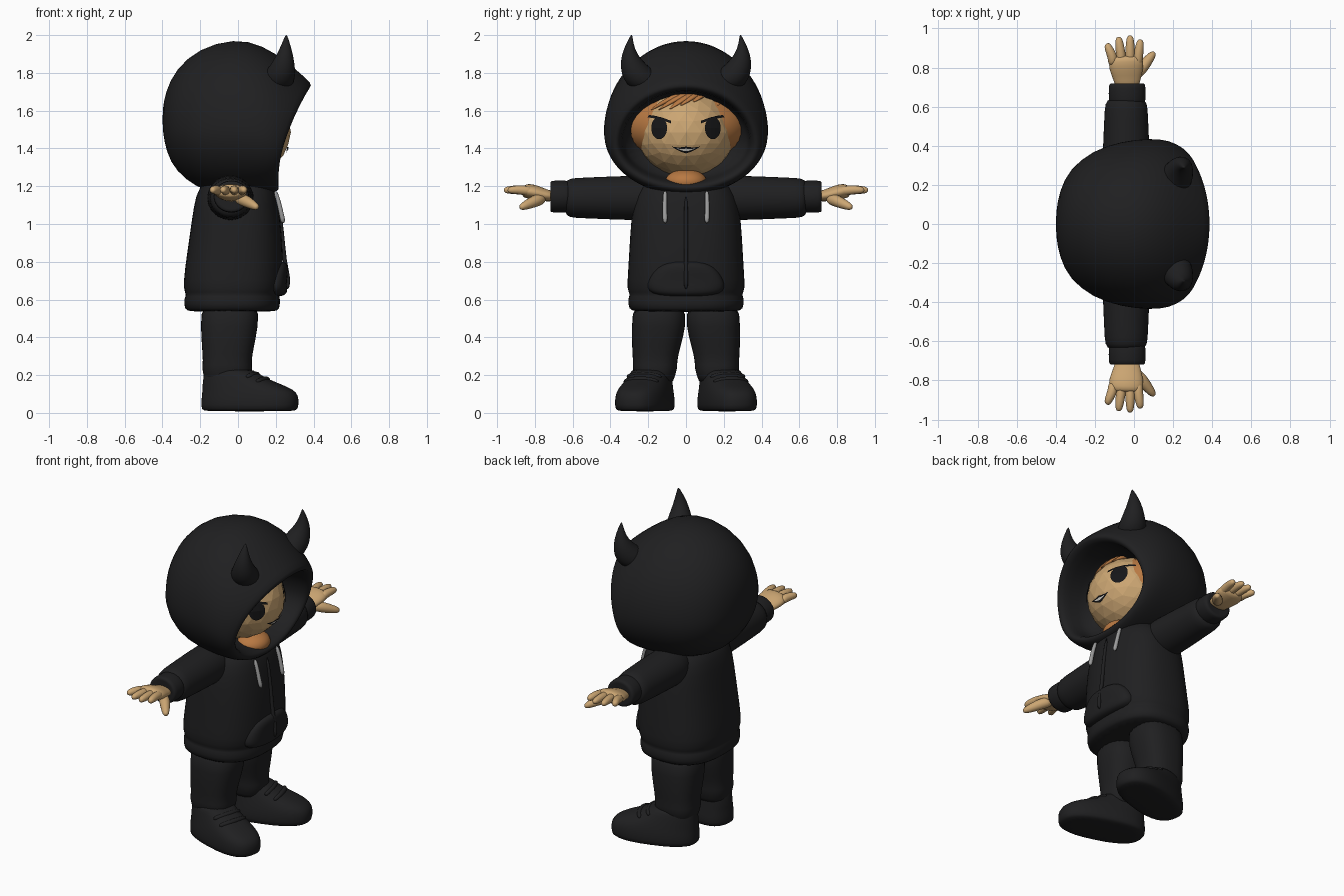
import bpy, bmesh, math
from mathutils import Vector, Matrix

if "Cube" in bpy.data.objects:
    bpy.data.objects.remove(bpy.data.objects["Cube"])


def material(name, rgb):
    m = bpy.data.materials.new(name)
    m.use_nodes = True
    m.diffuse_color = (*rgb, 1)
    m.node_tree.nodes["Principled BSDF"].inputs["Base Color"].default_value = (*rgb, 1)
    return m


CLOTH = material("black_cloth", (0.014, 0.014, 0.015))
SKIN = material("tan_skin", (0.60, 0.38, 0.17))
HAIR = material("ginger_hair", (0.48, 0.19, 0.055))
INK = material("dark_ink", (0.008, 0.008, 0.009))
GREY = material("grey_cord", (0.33, 0.33, 0.33))
WHITE = material("white_teeth", (0.7, 0.68, 0.62))


def finish(name, bm, mat, smooth=True, subdiv=0):
    bmesh.ops.recalc_face_normals(bm, faces=bm.faces)
    me = bpy.data.meshes.new(name)
    bm.to_mesh(me)
    bm.free()
    me.materials.append(mat)
    ob = bpy.data.objects.new(name, me)
    bpy.context.collection.objects.link(ob)
    if subdiv:
        mod = ob.modifiers.new("round", "SUBSURF")
        mod.levels = mod.render_levels = subdiv
    for p in me.polygons:
        p.use_smooth = smooth
    return ob


def loft(name, rings, mat, subdiv=1, smooth=True):
    """Skin a list of equal-length rings and cap both ends."""
    bm = bmesh.new()
    rows = [[bm.verts.new(p) for p in r] for r in rings]
    n = len(rows[0])
    for a, b in zip(rows, rows[1:]):
        for i in range(n):
            j = (i + 1) % n
            bm.faces.new((a[i], a[j], b[j], b[i]))
    bm.faces.new(rows[0])
    bm.faces.new(rows[-1])
    return finish(name, bm, mat, smooth, subdiv)


def power(v, p):
    return math.copysign(abs(v) ** p, v)


def ring(x0, x1, y0, y1, z, p=0.8, n=28):
    """Horizontal rounded outline inside the given bounds."""
    cx, cy, rx, ry = (x0 + x1) / 2, (y0 + y1) / 2, (x1 - x0) / 2, (y1 - y0) / 2
    angles = [math.tau * i / n for i in range(n)]
    return [Vector((cx + rx * power(math.cos(a), p), cy + ry * power(math.sin(a), p), z))
            for a in angles]


def tube(name, path, radii, mat, flat=1.0, n=14, subdiv=1):
    pts = [Vector(p) for p in path]
    rot = (pts[-1] - pts[0]).to_track_quat('Z', 'Y')
    rings = [[c + rot @ Vector((r * math.cos(math.tau * i / n),
                                r * flat * math.sin(math.tau * i / n), 0)) for i in range(n)]
             for c, r in zip(pts, radii)]
    return loft(name, rings, mat, subdiv)


def ellipsoid(name, centre, radii, mat, smooth=True, level=4):
    bm = bmesh.new()
    bmesh.ops.create_icosphere(bm, subdivisions=level, radius=1,
                               matrix=Matrix.LocRotScale(Vector(centre), None, Vector(radii)))
    return finish(name, bm, mat, smooth)


# Hood: leaning rings from the back of the head to the rim, then inward
def hood_ring(tx, tz, bx, bz, width, dip=0.0, n=40):
    top, bot = Vector((tx, 0, tz)), Vector((bx, 0, bz))
    c = bot.lerp(top, 0.43)
    out = []
    for i in range(n):
        a = math.tau * i / n
        k = math.cos(a)
        p = c + (top - c) * k if k > 0 else c + (c - bot) * k
        out.append(p + Vector((-dip * math.sin(a) ** 2, width * math.sin(a), 0)))
    return out


loft("hood", [hood_ring(*r) for r in (
    (-0.40, 1.60, -0.40, 1.50, 0.05), (-0.385, 1.70, -0.38, 1.38, 0.17),
    (-0.33, 1.82, -0.33, 1.28, 0.28), (-0.21, 1.93, -0.22, 1.19, 0.375),
    (-0.02, 1.985, -0.10, 1.16, 0.425), (0.13, 1.95, 0.05, 1.15, 0.44),
    (0.26, 1.86, 0.15, 1.155, 0.43, 0.02), (0.37, 1.765, 0.21, 1.17, 0.395, 0.04),
    (0.395, 1.735, 0.22, 1.195, 0.37, 0.045), (0.37, 1.705, 0.20, 1.215, 0.345, 0.045),
    (0.25, 1.70, 0.12, 1.23, 0.335, 0.03), (0.0, 1.68, 0.0, 1.25, 0.32))], CLOTH)

# Head and hair
FC, FR = Vector((0, 0, 1.485)), Vector((0.28, 0.262, 0.238))
ellipsoid("head", FC, FR, SKIN, smooth=False, level=3)
ellipsoid("hair", (-0.03, 0, 1.52), (0.25, 0.325, 0.2), HAIR)
ellipsoid("neck", (0.10, 0, 1.225), (0.105, 0.11, 0.065), HAIR)


def on_face(y, z, off=0.005):
    d = 1 - (y / FR.y) ** 2 - ((z - FC.z) / FR.z) ** 2
    return Vector((FR.x * math.sqrt(max(d, 0)) + off, y, z))


def patch(name, columns, mat, off=0.005):
    """Thin painted strip on the face from (y, top, bottom) columns."""
    bm = bmesh.new()
    rows = [[bm.verts.new(on_face(y, z, off)) for z in (t, (t + b) / 2, b)] for y, t, b in columns]
    for a, b in zip(rows, rows[1:]):
        for k in (0, 1):
            bm.faces.new((a[k], a[k + 1], b[k + 1], b[k]))
    bm.normal_update()
    if sum(f.normal.x for f in bm.faces) < 0:
        bmesh.ops.reverse_faces(bm, faces=bm.faces)
    me_ob = finish(name, bm, mat, smooth=False)
    if me_ob.data.polygons[0].normal.x < 0:
        me_ob.data.flip_normals()


def mouth(name, half, thick, mat, off):
    ys = [half * (i / 5 - 1) for i in range(11)]
    mids = [(y, 1.392 + 3.2 * y * y) for y in ys]
    patch(name, [(y, m + thick * (1.01 - abs(y) / half), m - thick * (1.01 - abs(y) / half))
                 for y, m in mids], mat, off)


mouth("mouth", 0.075, 0.018, INK, 0.005)
mouth("teeth", 0.05, 0.007, WHITE, 0.007)

# Fringe locks swept from a side parting
for k, (y, z) in enumerate(((-0.20, 1.595), (-0.15, 1.60), (-0.09, 1.605), (-0.03, 1.625),
                            (0.04, 1.645), (0.17, 1.625), (0.21, 1.59))):
    root = (0.09 + y * 0.35, 1.70)
    path = [on_face(root[0] + (y - root[0]) * t, root[1] + (z - root[1]) * t ** 1.4, 0.004)
            for t in (0, 0.35, 0.7, 1)]
    tube(f"fringe_lock_{k}", path, (0.035, 0.036, 0.026, 0.004), HAIR, flat=0.5, n=8)

# Jacket body with hem
loft("jacket", [ring(x0, x1, -w, w, z) for x0, x1, w, z in (
    (-0.26, 0.20, 0.275, 0.535), (-0.285, 0.222, 0.305, 0.545), (-0.288, 0.225, 0.31, 0.61),
    (-0.272, 0.215, 0.295, 0.625), (-0.292, 0.235, 0.315, 0.65), (-0.285, 0.24, 0.308, 0.75),
    (-0.255, 0.235, 0.297, 0.95), (-0.235, 0.215, 0.285, 1.1), (-0.21, 0.195, 0.25, 1.2),
    (-0.13, 0.13, 0.15, 1.26))], CLOTH)

# Front pocket and zip
outline = ((-0.21, 0.62), (0, 0.615), (0.21, 0.62), (0.21, 0.70), (0.14, 0.80), (0, 0.805),
           (-0.14, 0.80), (-0.21, 0.70))
loft("pocket", [[Vector((x - 0.9 * (y * s) ** 2, y * s, 0.7 + (z - 0.7) * s)) for y, z in outline]
                for x, s in ((0.17, 1), (0.24, 1), (0.262, 0.9), (0.27, 0.6))], CLOTH, subdiv=2)
tube("zip", [(0.205, 0, 1.16), (0.235, 0, 0.95), (0.245, 0, 0.8), (0.268, 0, 0.72), (0.262, 0, 0.65)],
     [0.012] * 5, CLOTH, n=8)

for s, side in ((1, "left"), (-1, "right")):
    def m(points):
        return [Vector((x, y * s, z)) for x, y, z in points]

    # Horns
    tube(side + "_horn", m([(0.19, 0.19, 1.73), (0.215, 0.235, 1.77), (0.235, 0.275, 1.815),
                            (0.25, 0.303, 1.88), (0.255, 0.303, 1.94), (0.256, 0.288, 2.005)]),
         (0.085, 0.088, 0.074, 0.049, 0.028, 0.003), CLOTH)

    # Eyes and brows
    arc = [math.pi * i / 12 for i in range(13)]
    patch(side + "_eye", [(s * 0.142 + 0.042 * math.cos(a), 1.508 + 0.059 * math.sin(a),
                           1.508 - 0.059 * math.sin(a)) for a in arc], INK)
    patch(side + "_brow", [(s * y, z + 0.007, z - 0.007) for y, z in
                           ((0.08, 1.54), (0.12, 1.554), (0.16, 1.565), (0.205, 1.572))], INK, 0.007)

    # Sleeve and cuff
    tube(side + "_sleeve", m([(-0.04, y, 1.138) for y in (0.12, 0.25, 0.4, 0.55, 0.62, 0.645)]),
         (0.125, 0.125, 0.12, 0.113, 0.11, 0.085), CLOTH, flat=0.96, n=20)
    tube(side + "_cuff", m([(-0.035, y, 1.145) for y in (0.6, 0.63, 0.705, 0.722, 0.715)]),
         (0.09, 0.096, 0.096, 0.09, 0.06), CLOTH, flat=0.9, n=20)

    # Hand with four fingers and a thumb
    tube(side + "_palm", m([(-0.035, 0.69, 1.145), (-0.035, 0.74, 1.15), (-0.04, 0.79, 1.165),
                            (-0.04, 0.84, 1.175), (-0.04, 0.865, 1.177)]),
         (0.062, 0.07, 0.09, 0.09, 0.07), SKIN, flat=0.45, n=16)
    for k, (x, tip_x, tip) in enumerate(((-0.108, -0.135, 0.925), (-0.065, -0.078, 0.958),
                                         (-0.02, -0.02, 0.965), (0.02, 0.032, 0.945))):
        tube(f"{side}_finger_{k}", m([(x, 0.81, 1.172), (x, 0.85, 1.178),
                                      ((x + tip_x) / 2, (0.84 + tip) / 2, 1.182),
                                      (tip_x, tip - 0.012, 1.18), (tip_x, tip, 1.18)]),
             (0.025, 0.027, 0.025, 0.02, 0.008), SKIN, n=10)
    tube(side + "_thumb", m([(-0.01, 0.75, 1.14), (0.035, 0.79, 1.125), (0.07, 0.835, 1.105),
                             (0.098, 0.87, 1.09), (0.105, 0.878, 1.086)]),
         (0.03, 0.035, 0.028, 0.02, 0.008), SKIN, n=10)

    # Drawstring
    tube(side + "_drawstring", m([(0.195, 0.11, 1.18), (0.215, 0.112, 1.12), (0.228, 0.112, 1.06),
                                  (0.242, 0.11, 1.0)]), (0.012, 0.013, 0.013, 0.016), GREY, n=8)

    # Trouser leg
    loft(side + "_leg", [m(ring(*r)) for r in (
        (-0.2, 0.12, 0.0, 0.285, 0.6), (-0.197, 0.105, 0.0, 0.287, 0.45),
        (-0.192, 0.085, 0.03, 0.287, 0.35), (-0.185, 0.07, 0.048, 0.28, 0.27),
        (-0.192, 0.078, 0.045, 0.285, 0.235), (-0.18, 0.065, 0.06, 0.27, 0.19),
        (-0.17, 0.05, 0.07, 0.26, 0.15))], CLOTH)

    # Shoe, toe turned outward, with two lace bands
    pivot = Vector((-0.06, 0.18, 0))
    turn = Matrix.Translation(pivot) @ Matrix.Rotation(math.radians(17), 4, 'Z') @ Matrix.Translation(-pivot)
    loft(side + "_shoe", [m([turn @ p for p in ring(*r)]) for r in (
        (-0.18, 0.31, 0.07, 0.29, 0.008), (-0.195, 0.33, 0.045, 0.315, 0.015),
        (-0.195, 0.335, 0.045, 0.315, 0.07), (-0.19, 0.325, 0.052, 0.308, 0.11),
        (-0.19, 0.27, 0.06, 0.30, 0.14), (-0.185, 0.17, 0.07, 0.29, 0.175),
        (-0.18, 0.10, 0.08, 0.28, 0.215), (-0.17, 0.07, 0.09, 0.27, 0.235))], CLOTH)
    for k, (x, z) in enumerate(((0.105, 0.205), (0.16, 0.18))):
        band = [turn @ Vector((x - 2.5 * t * t, 0.18 + t, z - 1.5 * t * t))
                for t in (-0.1, -0.06, 0, 0.06, 0.1)]
        tube(f"{side}_lace_{k}", m(band), (0.012, 0.016, 0.017, 0.016, 0.012), CLOTH, n=8)
